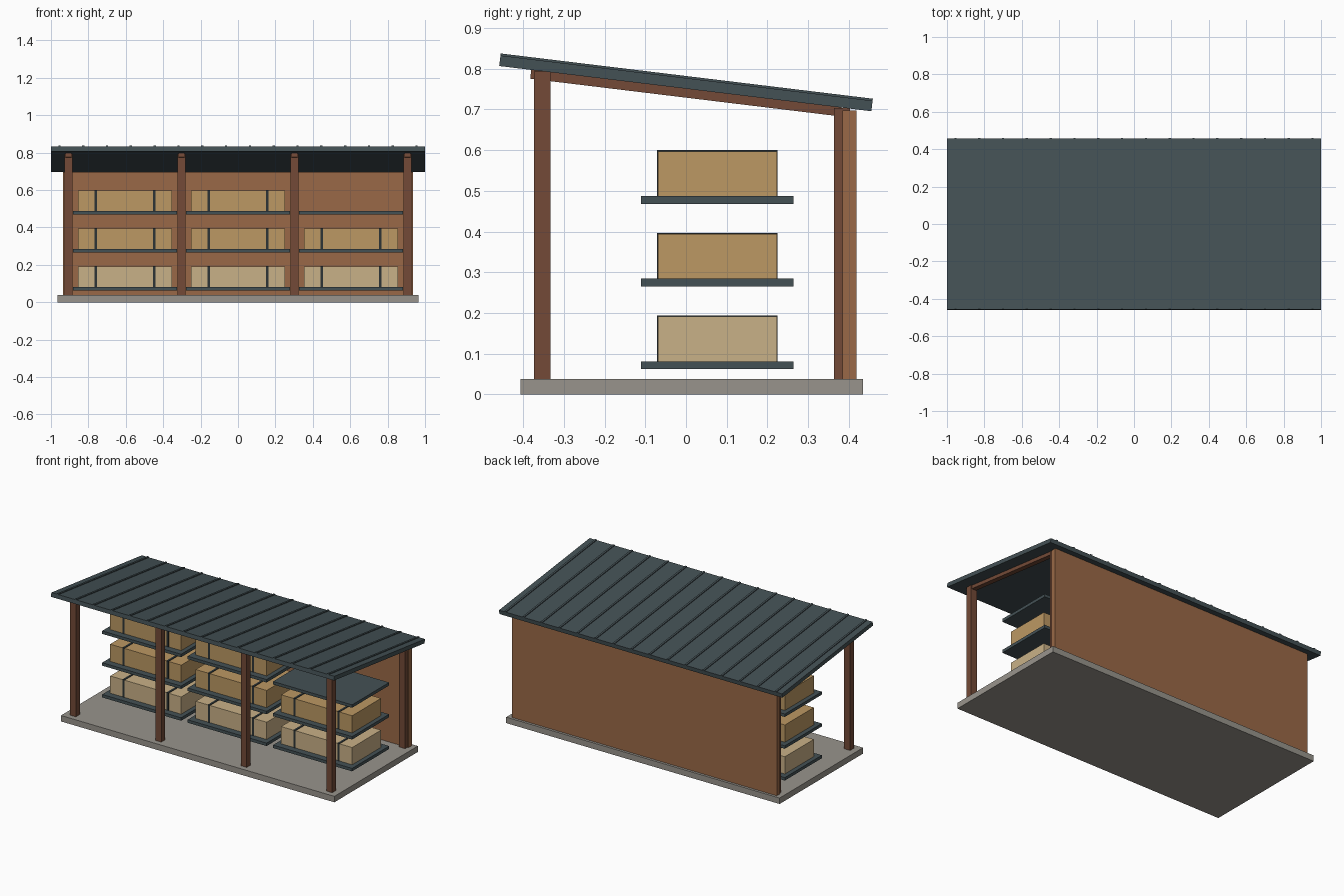
import bpy
import math
from mathutils import Matrix, Vector

cube = bpy.data.objects.get("Cube")
if cube:
    bpy.data.objects.remove(cube, do_unlink=True)


def material(name, rgb):
    """Make a flat material from 0-255 display values."""
    linear = [((c / 255 + 0.055) / 1.055) ** 2.4 for c in rgb] + [1]
    mat = bpy.data.materials.new(name)
    mat.use_nodes = True
    mat.diffuse_color = linear
    bsdf = next(n for n in mat.node_tree.nodes if n.type == "BSDF_PRINCIPLED")
    bsdf.inputs["Base Color"].default_value = linear
    bsdf.inputs["Roughness"].default_value = 0.8
    return mat


concrete = material("concrete_grey", (152, 148, 140))
dark_wood = material("dark_wood", (115, 74, 55))
wall_wood = material("wall_wood", (154, 105, 71))
slate = material("slate_metal", (68, 81, 85))
strap_dark = material("strap_dark", (44, 52, 54))
pale_pack = material("pale_pack", (201, 177, 135))
tan_pack = material("tan_pack", (188, 152, 99))


def box(name, x, y, z, mat, matrix=None):
    """Box from (min, max) ranges, optionally placed by a matrix."""
    bpy.ops.mesh.primitive_cube_add(size=1)
    obj = bpy.context.object
    obj.name = name
    size = Vector([r[1] - r[0] for r in (x, y, z)])
    centre = Vector([(r[1] + r[0]) / 2 for r in (x, y, z)])
    obj.data.transform(Matrix.Translation(centre) @ Matrix.Diagonal(size).to_4x4())
    if matrix:
        obj.matrix_world = matrix
    obj.data.materials.append(mat)
    return obj


def around(c, half):
    return (c - half, c + half)


# Floor slab and back wall
SLAB_TOP = 0.038
box("floor_slab", (-0.966, 0.966), (-0.407, 0.435), (0, SLAB_TOP), concrete)
box("back_wall", (-0.935, 0.935), (0.385, 0.419), (SLAB_TOP, 0.697), wall_wood)

# Posts and sloping rafters
tilt = Matrix.Rotation(-math.atan(0.1215), 4, "X")
rafter_frame = Matrix.Translation((0, 0, 0.742)) @ tilt
for i in range(4):
    x = -0.906 + i * 0.604
    box("front_post", around(x, 0.021), (-0.373, -0.333), (SLAB_TOP, 0.793), dark_wood)
    box("back_post", around(x, 0.021), (0.363, 0.403), (SLAB_TOP, 0.703), dark_wood)
    box("rafter", around(x, 0.016), around(0, 0.384), around(0, 0.013), dark_wood, rafter_frame)

# Sloping roof with standing seams
roof_frame = Matrix.Translation((0, 0, 0.766)) @ tilt
box("roof_panel", (-1, 1), around(0, 0.4605), (-0.015, 0.011), slate, roof_frame)
SEAMS = 16
for i in range(SEAMS):
    x = -0.955 + i * 1.91 / (SEAMS - 1)
    box("roof_seam", around(x, 0.006), around(0, 0.4605), (0.010, 0.016), slate, roof_frame)

# Three bays of shelves carrying strapped packs, one shelf left empty
PACK_Y = (-0.069, 0.223)
for bay in range(3):
    x = (bay - 1) * 0.604
    for level in range(3):
        z = 0.062 + level * 0.203
        top = z + 0.019
        box("shelf", around(x, 0.279), (-0.11, 0.264), (z, top), slate)
        if bay == 2 and level == 2:
            continue
        mat = pale_pack if level == 0 else tan_pack
        box("pack", around(x, 0.251), PACK_Y, (top, top + 0.11), mat)
        for side in (-1, 1):
            box("strap", around(x + side * 0.156, 0.007),
                (PACK_Y[0] - 0.002, PACK_Y[1] + 0.002), (top, top + 0.113), strap_dark)
